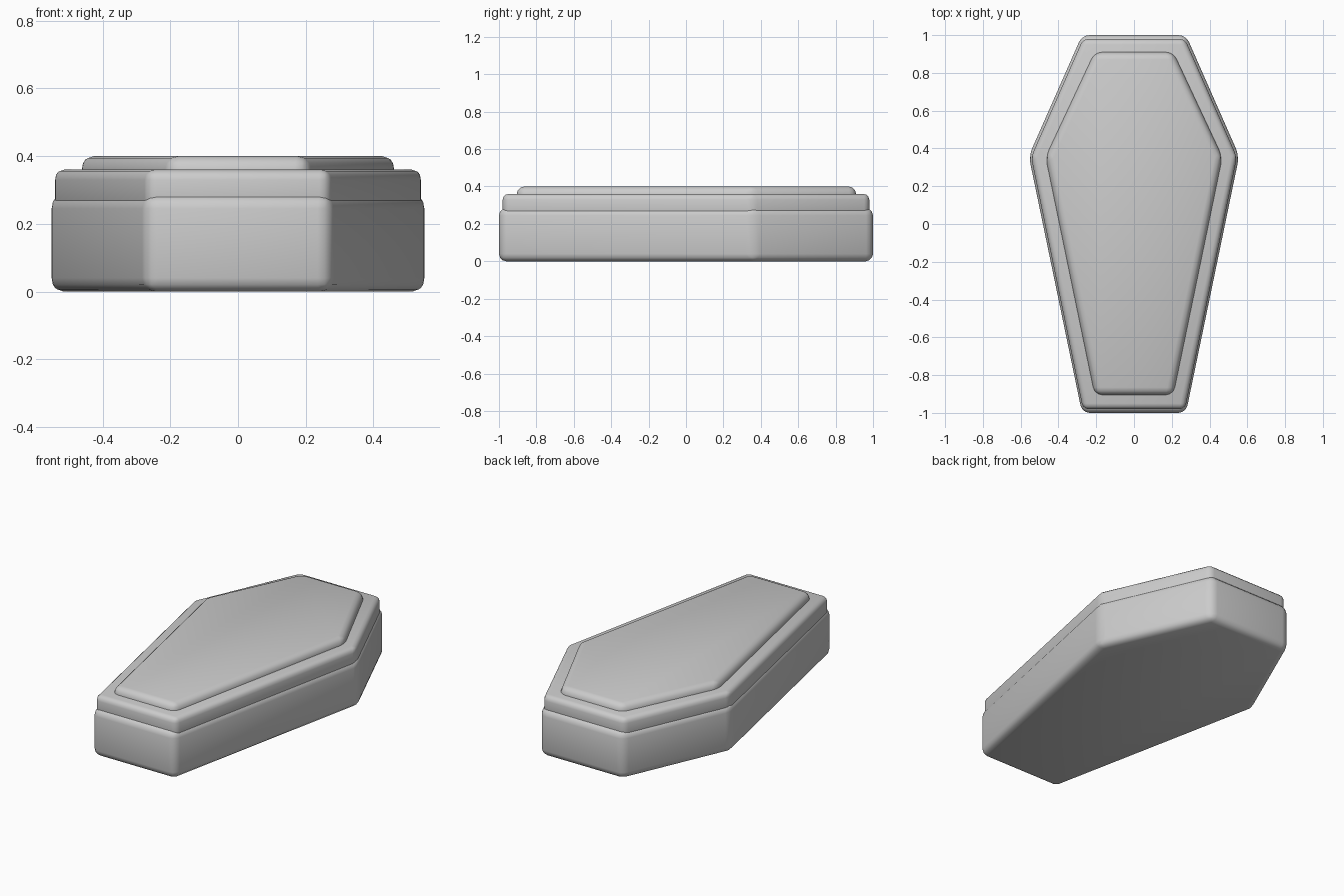
import bpy, bmesh

if "Cube" in bpy.data.objects:
    bpy.data.objects.remove(bpy.data.objects["Cube"])


def coffin_slab(name, half_end, half_wide, y_wide, y_foot, y_head, z0, z1, bevel, segments=3):
    """Six-sided coffin prism with rounded edges."""
    right = [(half_end, y_foot), (half_wide, y_wide), (half_end, y_head)]
    outline = right + [(-x, y) for x, y in reversed(right)]
    bm = bmesh.new()
    base = bm.faces.new([bm.verts.new((x, y, z0)) for x, y in outline])
    ext = bmesh.ops.extrude_face_region(bm, geom=[base])
    for v in ext["geom"]:
        if isinstance(v, bmesh.types.BMVert):
            v.co.z = z1
    bmesh.ops.recalc_face_normals(bm, faces=bm.faces[:])
    bmesh.ops.bevel(bm, geom=bm.edges[:], offset=bevel, offset_type='OFFSET',
                    segments=segments, profile=0.5, affect='EDGES', clamp_overlap=True)
    for f in bm.faces:
        f.smooth = True
    mesh = bpy.data.meshes.new(name)
    bm.to_mesh(mesh)
    bm.free()
    obj = bpy.data.objects.new(name, mesh)
    bpy.context.collection.objects.link(obj)
    return obj


# box of the coffin
coffin_slab("coffin_base", 0.275, 0.557, 0.36, -1.0, 1.0, 0.0, 0.285, 0.04)
# slightly smaller lid sitting in the box
coffin_slab("coffin_lid", 0.27, 0.545, 0.355, -0.98, 0.98, 0.23, 0.36, 0.03)
# raised panel on the lid
coffin_slab("lid_panel", 0.208, 0.468, 0.355, -0.905, 0.91, 0.29, 0.40, 0.04)
